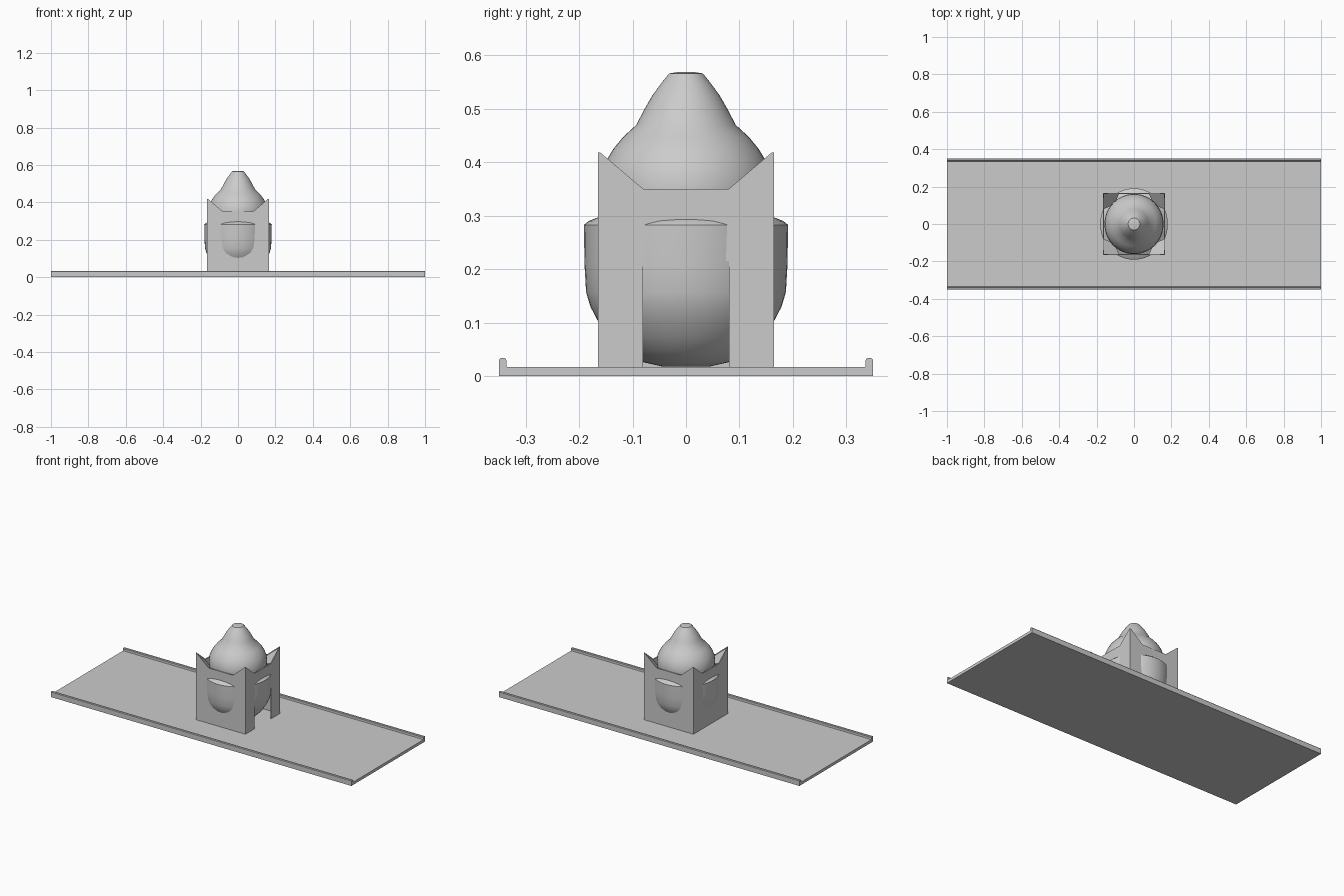
import bpy, bmesh
from math import cos, sin, pi, radians

if "Cube" in bpy.data.objects:
    bpy.data.objects.remove(bpy.data.objects["Cube"])


def make(name, verts, faces):
    bm = bmesh.new()
    vs = [bm.verts.new(v) for v in verts]
    for f in faces:
        bm.faces.new([vs[i] for i in f])
    bmesh.ops.recalc_face_normals(bm, faces=bm.faces)
    me = bpy.data.meshes.new(name)
    bm.to_mesh(me)
    bm.free()
    ob = bpy.data.objects.new(name, me)
    bpy.context.collection.objects.link(ob)
    return ob


def extrude(name, a, b):
    """Closed prism between two matching outlines."""
    n = len(a)
    sides = [(i, (i + 1) % n, n + (i + 1) % n, n + i) for i in range(n)]
    return make(name, a + b, [tuple(range(n)), tuple(range(n, 2 * n))] + sides)


def smooth(ob, angle):
    bpy.ops.object.select_all(action='DESELECT')
    ob.select_set(True)
    bpy.context.view_layer.objects.active = ob
    bpy.ops.object.shade_smooth_by_angle(angle=radians(angle))


# Long base slab with a raised, rounded lip along each side
slab = [(-0.35, 0), (0.35, 0), (0.35, 0.017), (-0.35, 0.017)]
extrude("base_plate", [(-1, y, z) for y, z in slab], [(1, y, z) for y, z in slab])
lip = [(0.334, 0.012), (0.35, 0.012), (0.35, 0.030), (0.347, 0.0335),
       (0.339, 0.0335), (0.336, 0.030), (0.336, 0.020)]
for s, side in ((1, "back"), (-1, "front")):
    extrude(side + "_lip", [(-1, s * y, z) for y, z in lip], [(1, s * y, z) for y, z in lip])

# Four thin walls with raised corners, the right one with a doorway
W, N, T, TOP, LOW, FLOOR = 0.165, 0.08, 0.005, 0.418, 0.35, 0.015
crown = [(W, FLOOR), (W, TOP), (W - T, TOP), (N, LOW), (-N, LOW),
         (T - W, TOP), (-W, TOP), (-W, FLOOR)]
door = [(-N, FLOOR), (-N, 0.215), (N, 0.215), (N, FLOOR)]
for k, side in enumerate(("right", "back", "left", "front")):
    c, s = cos(k * pi / 2), sin(k * pi / 2)
    outline = crown + (door if side == "right" else [])
    rings = [[(c * d - s * u, s * d + c * u, z) for u, z in outline] for d in (W, W - T)]
    extrude(side + "_wall", *rings)

# Sloping infill inside each raised corner
for sx in (1, -1):
    for sy in (1, -1):
        pts = [(0.162, 0.162, 0.413), (N, 0.162, 0.346), (0.105, 0.105, 0.326), (0.162, N, 0.346)]
        up = [(sx * x, sy * y, z) for x, y, z in pts]
        extrude("corner_slope", up, [(x, y, z - 0.006) for x, y, z in up])

# Slightly oval vessel and dome, turned from one profile
profile = [(0.045, 0.018), (0.085, 0.027), (0.115, 0.045), (0.144, 0.073), (0.166, 0.105),
           (0.179, 0.13), (0.187, 0.157), (0.190, 0.21), (0.191, 0.283), (0.182, 0.29),
           (0.165, 0.297), (0.157, 0.302), (0.161, 0.35), (0.158, 0.38), (0.148, 0.405),
           (0.136, 0.425), (0.118, 0.447), (0.093, 0.47), (0.079, 0.497), (0.063, 0.525),
           (0.047, 0.547), (0.032, 0.566), (0.015, 0.569)]
SEG = 48
verts = []
for r, z in profile:
    rx = r * (0.945 if z < 0.3 else 0.98)
    verts += [(rx * cos(2 * pi * i / SEG), r * sin(2 * pi * i / SEG), z) for i in range(SEG)]
faces = [(j * SEG + i, j * SEG + (i + 1) % SEG, (j + 1) * SEG + (i + 1) % SEG, (j + 1) * SEG + i)
         for j in range(len(profile) - 1) for i in range(SEG)]
faces += [tuple(range(SEG)), tuple(range(len(verts) - SEG, len(verts)))]
smooth(make("domed_vessel", verts, faces), 40)
